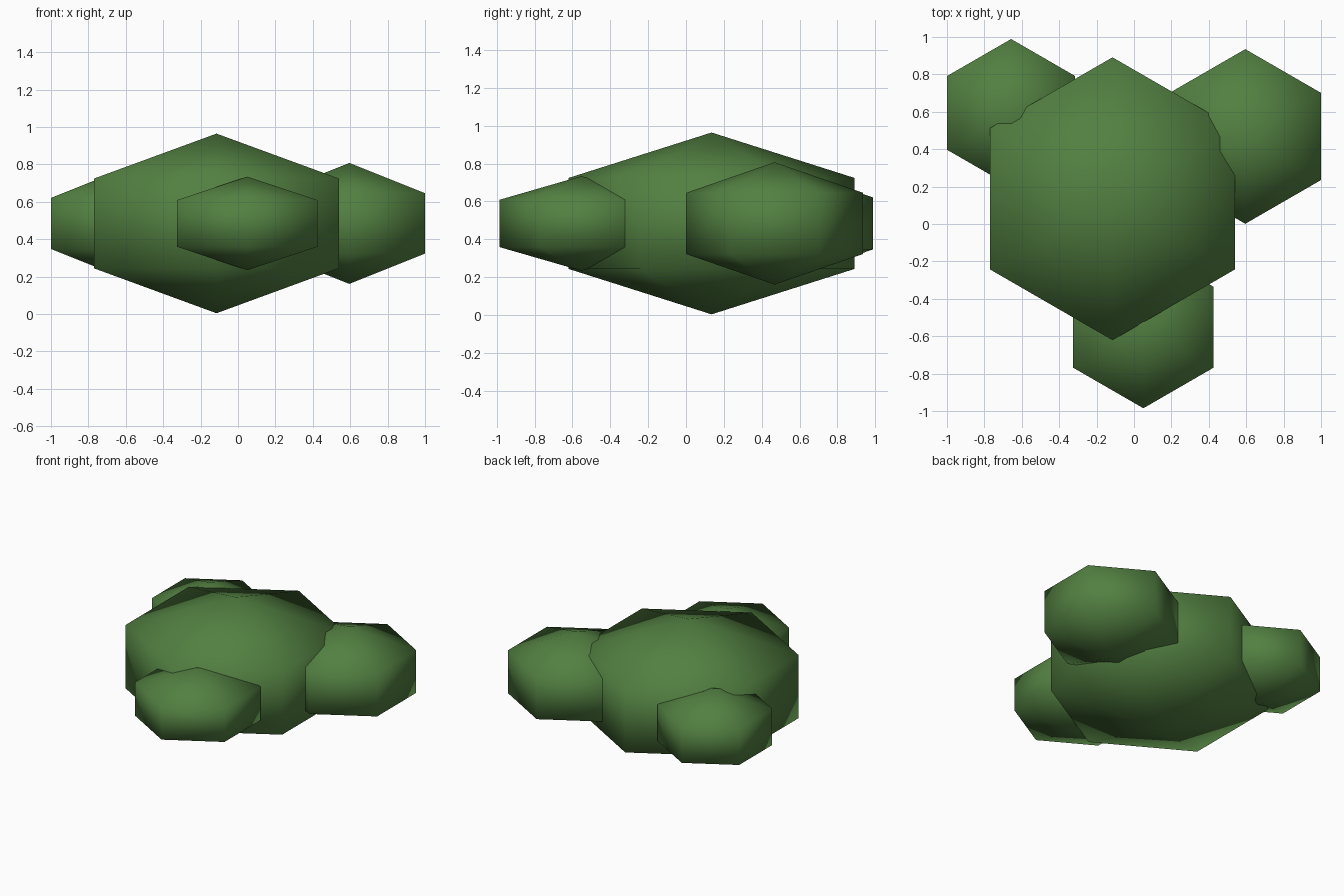
import bpy
import bmesh
from mathutils import Matrix, Vector
import math

if "Cube" in bpy.data.objects:
    bpy.data.objects.remove(bpy.data.objects["Cube"])

# Single foliage colour
leaf = bpy.data.materials.new("leaf_green")
leaf.diffuse_color = (0.085, 0.215, 0.053, 1.0)
leaf.use_nodes = True
leaf.node_tree.nodes["Principled BSDF"].inputs["Base Color"].default_value = leaf.diffuse_color


def leaf_clump(name, centre, radius, squash):
    """Six-sided, three-band flattened ball with corners facing front and back."""
    bm = bmesh.new()
    bmesh.ops.create_uvsphere(bm, u_segments=6, v_segments=3, radius=radius)
    # Put a corner of the hexagon on the y axis
    ring = next(v.co for v in bm.verts if math.hypot(v.co.x, v.co.y) > radius * 0.1)
    turn = math.pi / 2 - math.atan2(ring.y, ring.x)
    bmesh.ops.transform(bm, matrix=Matrix.Rotation(turn, 4, 'Z'), verts=bm.verts)
    bmesh.ops.scale(bm, vec=(1, 1, squash), verts=bm.verts)
    bmesh.ops.translate(bm, vec=Vector(centre), verts=bm.verts)
    for face in bm.faces:
        face.smooth = True
    mesh = bpy.data.meshes.new(name)
    bm.to_mesh(mesh)
    bm.free()
    mesh.materials.append(leaf)
    obj = bpy.data.objects.new(name, mesh)
    bpy.context.collection.objects.link(obj)
    return obj


# Main body of the bush and three smaller clumps around it
leaf_clump("main_clump", (-0.115, 0.135, 0.484), 0.873, 0.55)
leaf_clump("right_clump", (0.595, 0.468, 0.484), 0.539, 0.60)
leaf_clump("front_clump", (0.05, -0.552, 0.484), 0.50, 0.50)
leaf_clump("left_clump", (-0.657, 0.594, 0.484), 0.456, 0.60)
